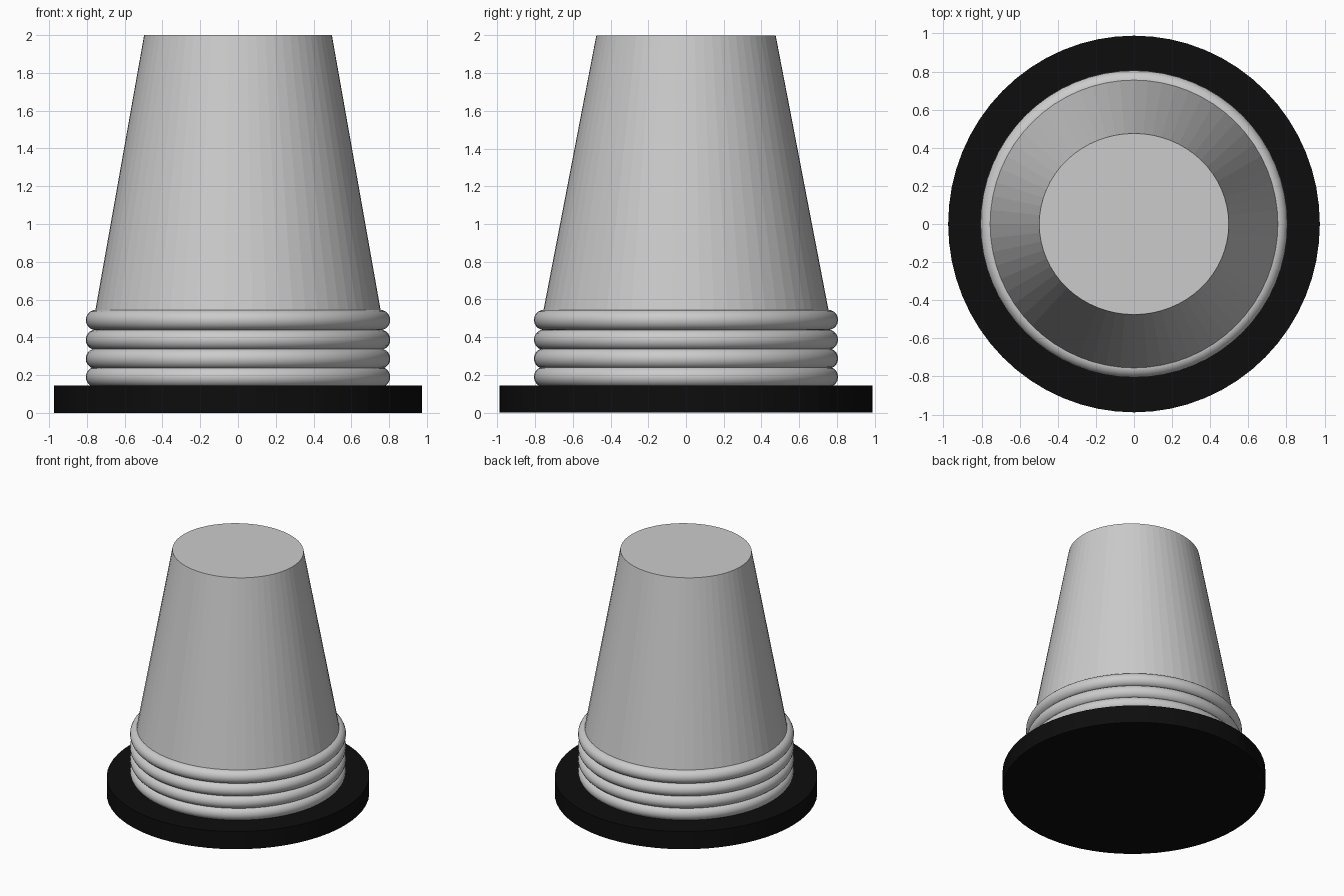
import bpy, bmesh
from math import cos, sin, pi

if "Cube" in bpy.data.objects:
    bpy.data.objects.remove(bpy.data.objects["Cube"])

SIDES = 64
black = bpy.data.materials.new("black")
black.diffuse_color = (0.004, 0.004, 0.004, 1)
black.use_nodes = True
black.node_tree.nodes["Principled BSDF"].inputs["Base Color"].default_value = black.diffuse_color


def loft(name, sections, material=None):
    """Capped solid through elliptical sections (rx, ry, z)."""
    bm = bmesh.new()
    rings = [[bm.verts.new((rx * cos(2 * pi * i / SIDES), ry * sin(2 * pi * i / SIDES), z))
              for i in range(SIDES)] for rx, ry, z in sections]
    for a, b in zip(rings, rings[1:]):
        for i in range(SIDES):
            j = (i + 1) % SIDES
            bm.faces.new((a[i], a[j], b[j], b[i]))
    bm.faces.new(rings[0][::-1])
    bm.faces.new(rings[-1])
    mesh = bpy.data.meshes.new(name)
    bm.to_mesh(mesh)
    bm.free()
    obj = bpy.data.objects.new(name, mesh)
    bpy.context.collection.objects.link(obj)
    if material:
        mesh.materials.append(material)
    return obj


# Black base disc
loft("base_disc", [(0.975, 0.988, 0), (0.975, 0.988, 0.145)], black)

# Tapered body with a straight foot hidden inside the rings
loft("tapered_body", [(0.755, 0.755, 0.145), (0.755, 0.755, 0.545), (0.497, 0.475, 2.0)])

# Stacked rounded rings
for n, z in enumerate((0.19, 0.287, 0.387, 0.492)):
    bpy.ops.mesh.primitive_torus_add(location=(0, 0, z), major_radius=0.752, minor_radius=0.054,
                                     major_segments=SIDES, minor_segments=20)
    ring = bpy.context.object
    ring.name = f"ring_{n + 1}"
    bpy.ops.object.shade_smooth_by_angle()
